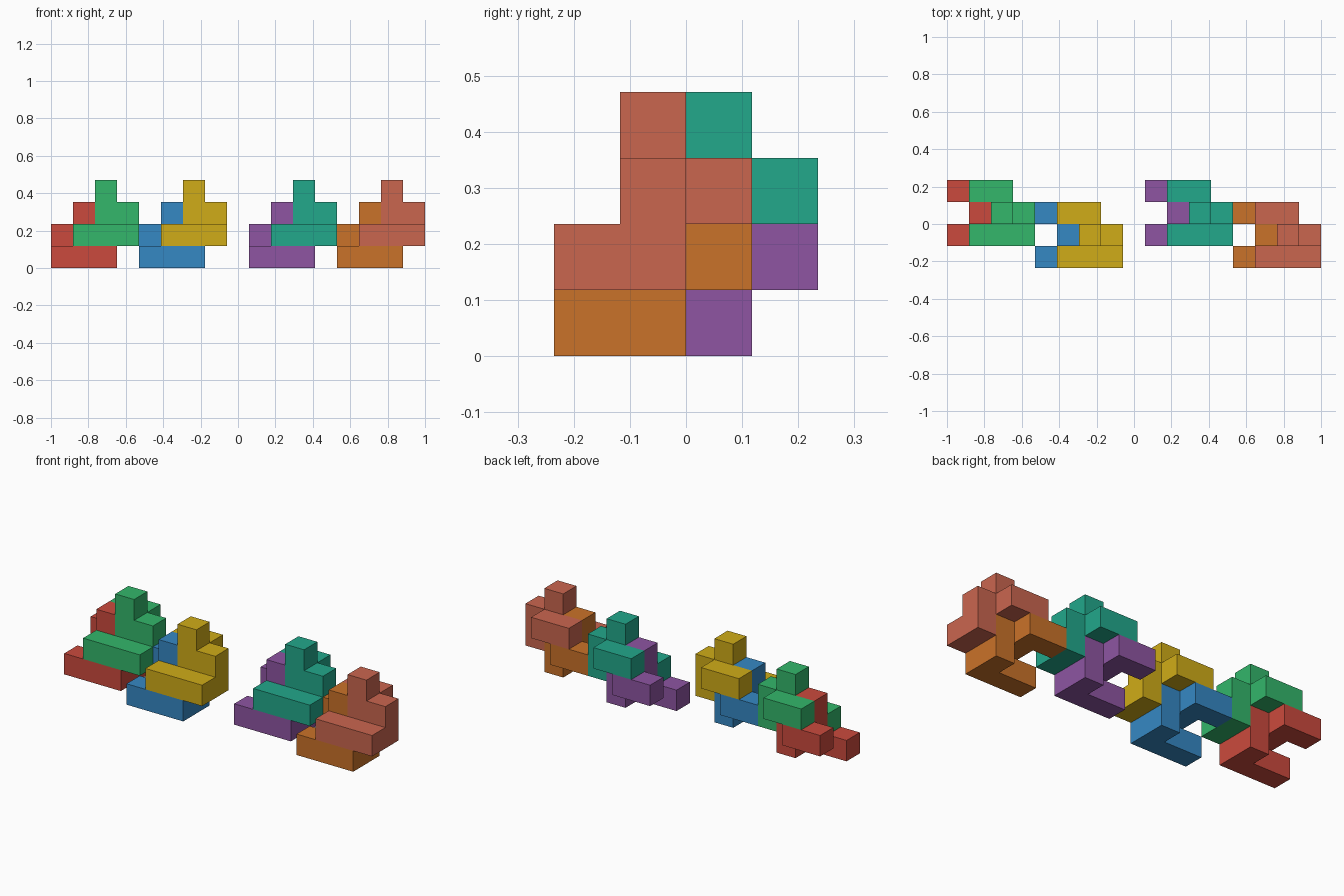
import bpy, bmesh
from mathutils import Vector

if "Cube" in bpy.data.objects:
    bpy.data.objects.remove(bpy.data.objects["Cube"])

U = 2 / 17  # edge of one cube cell

# Cells (x, y, z) of the repeated block
CELLS = {(0, 1, 0), (1, 1, 0), (2, 1, 0),   # front bar
         (2, 2, 0), (2, 2, 1),              # rising end column
         (1, 2, 1), (1, 2, 2),              # middle step and peak
         (1, 3, 1), (0, 3, 1)}              # rear hook


def make_block(name, offset, color):
    """Closed outer skin of the cells, with coplanar faces merged."""
    bm = bmesh.new()
    for cell in CELLS:
        for axis in range(3):
            for side in (0, 1):
                nb = list(cell)
                nb[axis] += 2 * side - 1
                if tuple(nb) in CELLS:
                    continue
                a, b = (axis + 1) % 3, (axis + 2) % 3
                corners = []
                for da, db in ((0, 0), (1, 0), (1, 1), (0, 1)):
                    p = Vector(cell) + Vector(offset)
                    p[axis] += side
                    p[a] += da
                    p[b] += db
                    corners.append(bm.verts.new((p - Vector((8.5, 2, 0))) * U))
                bm.faces.new(corners if side else corners[::-1])
    bmesh.ops.remove_doubles(bm, verts=bm.verts[:], dist=1e-4)
    bmesh.ops.dissolve_limit(bm, angle_limit=0.01, verts=bm.verts[:], edges=bm.edges[:])
    mesh = bpy.data.meshes.new(name)
    bm.to_mesh(mesh)
    bm.free()
    mat = bpy.data.materials.new(name + "_color")
    mat.diffuse_color = (*color, 1)
    mat.use_nodes = True
    mat.node_tree.nodes["Principled BSDF"].inputs["Base Color"].default_value = mat.diffuse_color
    mesh.materials.append(mat)
    bpy.context.collection.objects.link(bpy.data.objects.new(name, mesh))


def linear(h):
    vals = [int(h[i:i + 2], 16) / 255 for i in (0, 2, 4)]
    return [((v + 0.055) / 1.055) ** 2.4 for v in vals]


# Four nested pairs: lower block plus the same block one cell right and up
PAIRS = [((0, 0), ("red", "CB4A3D"), ("green", "33B76B")),
         ((4, -1), ("blue", "3588C4"), ("yellow", "D0AC18")),
         ((9, 0), ("purple", "8E55A2"), ("teal", "22A88B")),
         ((13, -1), ("orange", "CA7229"), ("salmon", "CA664F"))]

for (x, y), lower, upper in PAIRS:
    make_block(lower[0] + "_lower_block", (x, y, 0), linear(lower[1]))
    make_block(upper[0] + "_upper_block", (x + 1, y, 1), linear(upper[1]))
